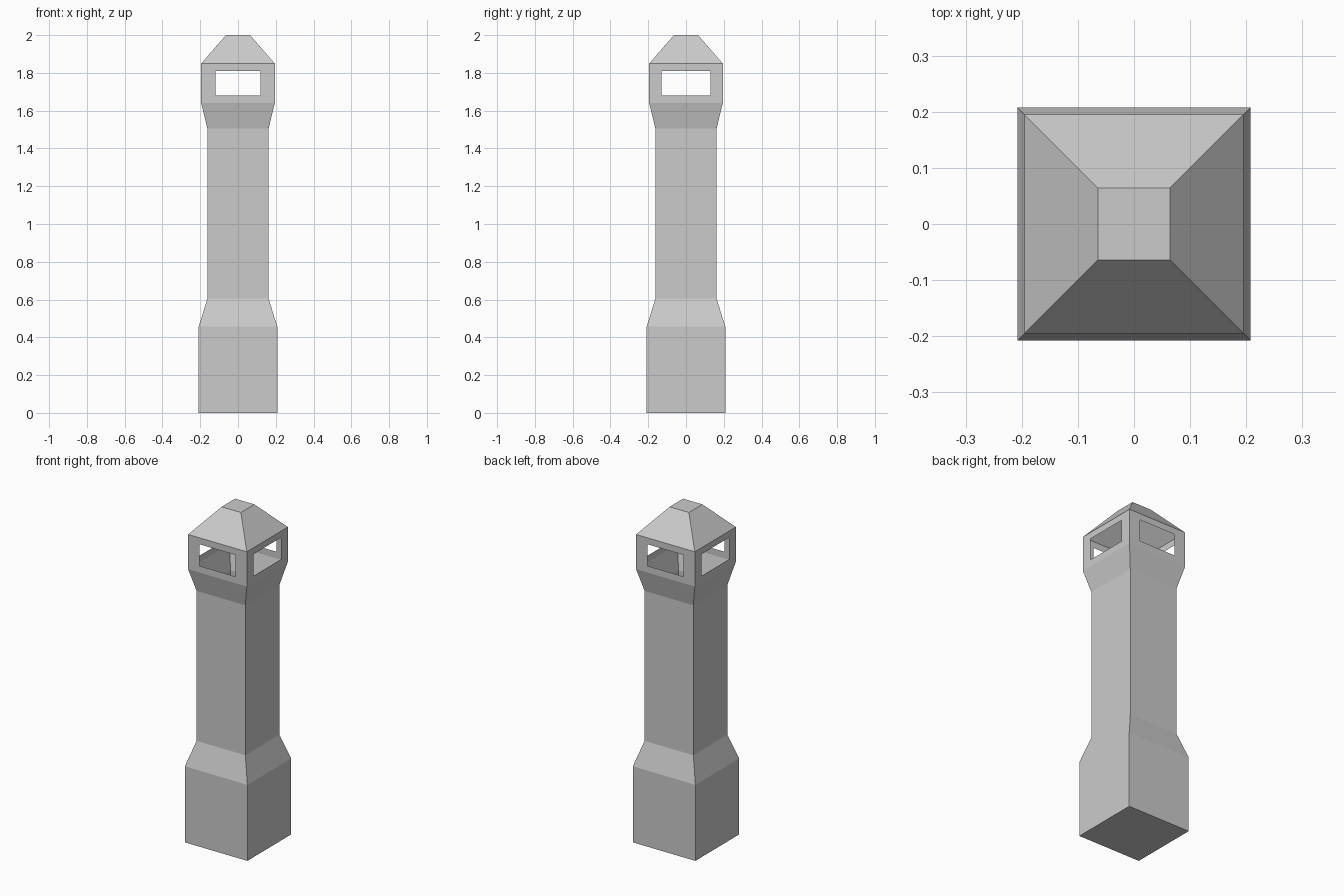
import bpy, bmesh

if "Cube" in bpy.data.objects:
    bpy.data.objects.remove(bpy.data.objects["Cube"])

# Tower outline as (half width, height), from ground to roof top
PROFILE = [(0.208, 0.0), (0.208, 0.457), (0.162, 0.605), (0.162, 1.506),
           (0.195, 1.64), (0.195, 1.849), (0.064, 2.0)]
HEAD = 4  # section between rings 4 and 5 carries the windows
WIN_Z = (1.68, 1.81)
WIN_HALF = (0.12, 0.13, 0.12, 0.13)  # front, right, back, left


def square(bm, half, z):
    return [bm.verts.new((x * half, y * half, z))
            for x, y in ((-1, -1), (1, -1), (1, 1), (-1, 1))]


def window_wall(bm, outer, half):
    """Thin wall with a rectangular opening, as four panels around it."""
    a, b = outer[0].co, outer[1].co
    mid, along = (a + b) / 2, (b - a).normalized()
    inner = []
    for side, z in ((-1, WIN_Z[0]), (1, WIN_Z[0]), (1, WIN_Z[1]), (-1, WIN_Z[1])):
        p = mid + along * side * half
        inner.append(bm.verts.new((p.x, p.y, z)))
    for k in range(4):
        n = (k + 1) % 4
        bm.faces.new((outer[k], outer[n], inner[n], inner[k]))


bm = bmesh.new()
rings = [square(bm, h, z) for h, z in PROFILE]

# Walls, flares and roof slopes
for i, (low, high) in enumerate(zip(rings, rings[1:])):
    for k in range(4):
        n = (k + 1) % 4
        quad = (low[k], low[n], high[n], high[k])
        if i == HEAD:
            window_wall(bm, quad, WIN_HALF[k])
        else:
            bm.faces.new(quad)

# Underside and flat roof top
bm.faces.new(rings[0][::-1])
bm.faces.new(rings[-1])

mesh = bpy.data.meshes.new("chimney_tower")
bm.to_mesh(mesh)
bm.free()
tower = bpy.data.objects.new("chimney_tower", mesh)
bpy.context.collection.objects.link(tower)
